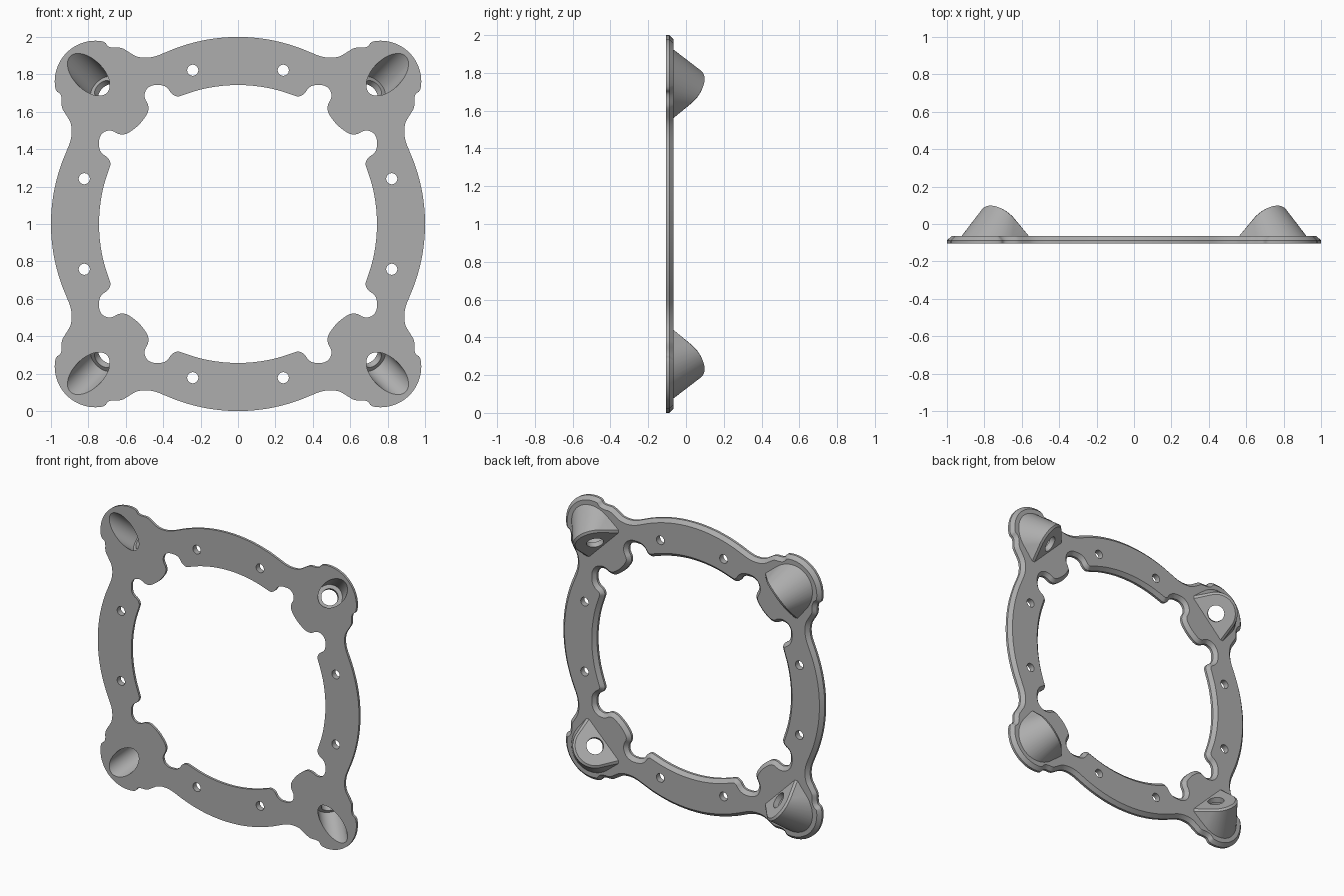
import bpy, bmesh, math
from mathutils import Vector

cube = bpy.data.objects.get("Cube")
if cube:
    bpy.data.objects.remove(cube, do_unlink=True)

FRONT, EDGE, BACK = -0.105, -0.088, -0.065
CHAMFER = 0.024
AXIS_S, AXIS_Y = -math.sqrt(2 / 3), math.sqrt(1 / 3)   # bore axis: (diagonal, depth)
CAP_S, CAP_Y = 0.994, -0.009                           # centre of the socket end face
SIGNS = [(sx, sz) for sx in (1, -1) for sz in (1, -1)]

grey = bpy.data.materials.new("plain_grey")
grey.use_nodes = True
grey.diffuse_color = (0.42, 0.42, 0.42, 1)
grey.node_tree.nodes["Principled BSDF"].inputs["Base Color"].default_value = grey.diffuse_color


def new_object(name, bm):
    bmesh.ops.recalc_face_normals(bm, faces=bm.faces)
    mesh = bpy.data.meshes.new(name)
    bm.to_mesh(mesh)
    bm.free()
    mesh.materials.append(grey)
    obj = bpy.data.objects.new(name, mesh)
    bpy.context.collection.objects.link(obj)
    return obj


def combine(target, other, operation):
    mod = target.modifiers.new("combine", 'BOOLEAN')
    mod.operation, mod.object, mod.solver = operation, other, 'EXACT'
    bpy.context.view_layer.objects.active = target
    bpy.ops.object.modifier_apply(modifier=mod.name)
    bpy.data.objects.remove(other, do_unlink=True)


def full_outline(octant):
    """Mirror an eighth, from the top middle to the diagonal, all the way round."""
    quarter = octant + [(b, a) for a, b in reversed(octant[:-1])]
    points = []
    for turn in range(4):
        for x, z in quarter[:-1]:
            for _ in range(turn):
                x, z = z, -x
            points.append(Vector((x, z)))
    n, smooth = len(points), []
    for i in range(n):
        a, b, c, d = (points[(i + k) % n] for k in (-1, 0, 1, 2))
        for t in (0, 1 / 3, 2 / 3):
            smooth.append(0.5 * (2 * b + (c - a) * t + (2 * a - 5 * b + 4 * c - d) * t * t
                                 + (3 * b - a - 3 * c + d) * t ** 3))
    return smooth


def offset(loop, distance):
    """Move a clockwise loop outward by the distance."""
    out = []
    for i, p in enumerate(loop):
        tangent = (loop[(i + 1) % len(loop)] - loop[i - 1]).normalized()
        out.append(p + Vector((-tangent.y, tangent.x)) * distance)
    return out


def loft(name, layers):
    bm = bmesh.new()
    rings = [[bm.verts.new((p.x, y, p.y + 1)) for p in loop] for loop, y in layers]
    for a, b in zip(rings, rings[1:]):
        for i in range(len(a)):
            bm.faces.new((a[i - 1], a[i], b[i], b[i - 1]))
    bm.faces.new(rings[0])
    bm.faces.new(rings[-1])
    return new_object(name, bm)


def cylinder(name, start, end, radius, sides=48):
    bm = bmesh.new()
    bmesh.ops.create_cone(bm, cap_ends=True, segments=sides, radius1=radius,
                          radius2=radius, depth=(end - start).length)
    rot = (end - start).to_track_quat('Z', 'Y').to_matrix()
    bmesh.ops.rotate(bm, matrix=rot, verts=bm.verts)
    bmesh.ops.translate(bm, vec=(start + end) / 2, verts=bm.verts)
    return new_object(name, bm)


def place(s, t, y, sx, sz):
    """Corner coordinates: s along the diagonal, t across it, y deep."""
    r = math.sqrt(0.5)
    return Vector((sx * (s - t) * r, y, 1 + sz * (s + t) * r))


# Outer edge: shallow arc, dip, small step, round corner
outer = [(x, 0.05 + math.sqrt(0.95 ** 2 - x * x)) for x in (0, 0.08, 0.16, 0.24, 0.32, 0.38)]
outer += [(0.44, 0.897), (0.49, 0.889), (0.54, 0.895), (0.58, 0.917), (0.615, 0.938),
          (0.64, 0.943), (0.67, 0.943), (0.695, 0.95), (0.715, 0.973)]
outer += [(0.762 + 0.218 * math.sin(a), 0.762 + 0.218 * math.cos(a))
          for a in (math.radians(d) for d in (0, 15, 30, 45))]

# Inner edge: arc, rounded notch, corner pad
inner = [(x, math.sqrt(0.83 ** 2 - x * x) - 0.087) for x in (0, 0.08, 0.16, 0.23, 0.29)]
inner += [(0.325, 0.682), (0.355, 0.697), (0.375, 0.725), (0.4, 0.74), (0.43, 0.743),
          (0.46, 0.74), (0.488, 0.722), (0.5, 0.69), (0.495, 0.665), (0.482, 0.64),
          (0.479, 0.61), (0.492, 0.578), (0.53, 0.53)]
outer, inner = full_outline(outer), full_outline(inner)

# Flat frame with chamfered back edges
frame = loft("mounting_frame", [(outer, FRONT), (outer, EDGE), (offset(outer, -CHAMFER), BACK)])
wide = offset(inner, CHAMFER)
opening = loft("opening_cutter", [(inner, FRONT - 0.05), (inner, EDGE), (wide, BACK), (wide, BACK + 0.05)])
combine(frame, opening, 'DIFFERENCE')

# Two screw holes in each side
for a, b in [(0.242, 0.822), (0.822, 0.242)]:
    for sx, sz in SIGNS:
        hole = cylinder("hole_cutter", Vector((sx * a, -0.2, 1 + sz * b)),
                        Vector((sx * a, 0, 1 + sz * b)), 0.03, 24)
        combine(frame, hole, 'DIFFERENCE')


def socket(sx, sz):
    """Slanted boss: rounded end face that flares down into the frame."""
    bm = bmesh.new()
    base_y = BACK - 0.012
    for radius, sink, flare in [(0.126, 0, 0.165), (0.14, 0.012, 0.18)]:
        s0, y0 = CAP_S - AXIS_S * sink, CAP_Y - AXIS_Y * sink
        for i in range(48):
            a = math.tau * i / 48
            s, y = s0 + radius * math.cos(a) * AXIS_Y, y0 - radius * math.cos(a) * AXIS_S
            if y > BACK:
                bm.verts.new(place(s, radius * math.sin(a), y, sx, sz))
        line_s = s0 + (base_y - y0) * AXIS_Y / -AXIS_S
        for side in (-1, 1):
            bm.verts.new(place(line_s, side * flare, base_y, sx, sz))
    for i in range(49):
        a = math.pi * (i / 48 - 0.5)
        bm.verts.new(place(1.06 + 0.195 * math.cos(a), 0.168 * math.sin(a), base_y, sx, sz))
    hull = bmesh.ops.convex_hull(bm, input=bm.verts)
    loose = [g for g in hull["geom_interior"] if isinstance(g, bmesh.types.BMVert)]
    bmesh.ops.delete(bm, geom=loose, context='VERTS')
    bmesh.ops.dissolve_limit(bm, angle_limit=0.01, verts=bm.verts, edges=bm.edges)
    return new_object("corner_socket", bm)


# Corner sockets, each with a wide bore and a narrower end hole
for sx, sz in SIGNS:
    combine(frame, socket(sx, sz), 'UNION')
    along = lambda d: place(CAP_S + AXIS_S * d, 0, CAP_Y + AXIS_Y * d, sx, sz)
    combine(frame, cylinder("bore_cutter", along(-0.45), along(-0.035), 0.08), 'DIFFERENCE')
    combine(frame, cylinder("end_hole_cutter", along(-0.2), along(0.1), 0.054), 'DIFFERENCE')

bpy.ops.object.select_all(action='DESELECT')
frame.select_set(True)
bpy.context.view_layer.objects.active = frame
bpy.ops.object.shade_smooth_by_angle(angle=math.radians(30))
